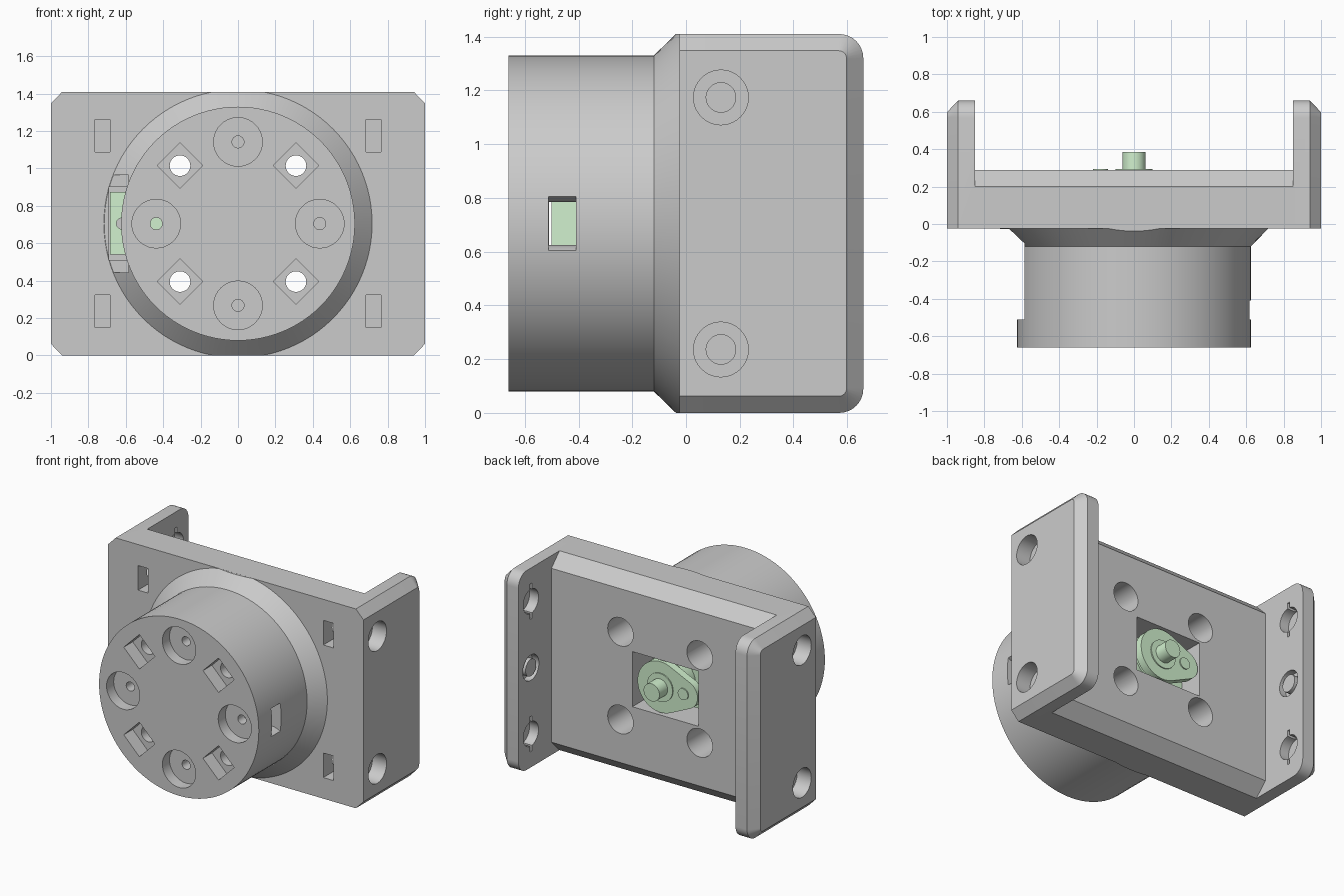
import bpy, bmesh, math

if "Cube" in bpy.data.objects:
    bpy.data.objects.remove(bpy.data.objects["Cube"])

ZC = 0.705            # height of the hub axis
FRONT = -0.025        # front face of the plate


def loft(name, axis, loops):
    """Solid through a list of (position along axis, 2D outline)."""
    bm = bmesh.new()
    rings = []
    for t, pts in loops:
        rings.append([bm.verts.new((t, a, b) if axis == 'x' else (a, t, b)) for a, b in pts])
    n = len(rings[0])
    for r0, r1 in zip(rings, rings[1:]):
        for i in range(n):
            j = (i + 1) % n
            bm.faces.new((r0[i], r0[j], r1[j], r1[i]))
    bm.faces.new(rings[0])
    bm.faces.new(rings[-1])
    bmesh.ops.recalc_face_normals(bm, faces=bm.faces[:])
    me = bpy.data.meshes.new(name)
    bm.to_mesh(me)
    bm.free()
    ob = bpy.data.objects.new(name, me)
    bpy.context.collection.objects.link(ob)
    return ob


def prism(name, axis, pts, lo, hi):
    return loft(name, axis, [(lo, pts), (hi, pts)])


def circle(a, b, r, n=40, turn=0.0):
    return [(a + r * math.cos(turn + 2 * math.pi * i / n),
             b + r * math.sin(turn + 2 * math.pi * i / n)) for i in range(n)]


def rect(a0, a1, b0, b1):
    return [(a0, b0), (a1, b0), (a1, b1), (a0, b1)]


def combine(base, tool, op):
    m = base.modifiers.new('bool', 'BOOLEAN')
    m.operation, m.solver, m.object = op, 'EXACT', tool
    bpy.context.view_layer.objects.active = base
    bpy.ops.object.modifier_apply(modifier=m.name)
    bpy.data.objects.remove(tool)


def add(base, tool):
    combine(base, tool, 'UNION')


def cut(base, axis, pts, lo, hi):
    combine(base, prism('cutter', axis, pts, lo, hi), 'DIFFERENCE')


def smooth(ob):
    bpy.ops.object.select_all(action='DESELECT')
    ob.select_set(True)
    bpy.context.view_layer.objects.active = ob
    bpy.ops.object.shade_smooth_by_angle(angle=math.radians(30))


# plate with chamfered rear edges
body = prism('bracket_body', 'x', [(FRONT, 0), (0.2, 0), (0.29, 0.09), (0.29, 1.32),
                                   (0.2, 1.41), (FRONT, 1.41)], -0.86, 0.86)


# side arms with rounded rear corners and a bevelled outer face
def arm_outline(inset, r):
    y1, z0, z1 = 0.66 - inset, inset, 1.41 - inset
    arc = [math.radians(90 * i / 8) for i in range(9)]
    low = [(y1 - r + r * math.sin(a), z0 + r - r * math.cos(a)) for a in arc]
    high = [(y1 - r + r * math.cos(a), z1 - r + r * math.sin(a)) for a in arc]
    return [(FRONT, z0)] + low + high + [(FRONT, z1)]


for s in (-1, 1):
    add(body, loft('arm', 'x', [(s * 0.85, arm_outline(0, 0.09)), (s * 0.94, arm_outline(0, 0.09)),
                                (s * 1.0, arm_outline(0.062, 0.03))]))

# round hub with flared base, trimmed to the plate height
hub = loft('hub', 'y', [(y, circle(0, ZC, r, 96)) for y, r in
                        ((-0.66, 0.625), (-0.12, 0.625), (-0.02, 0.722), (0.1, 0.722))])
combine(hub, prism('trim', 'y', rect(-1, 1, 0.0005, 1.4095), -1, 1), 'INTERSECT')
add(body, hub)

# motor cavity: hub opening with eased lips, tab slot, rear window
half = [(0.22, 0.195), (-0.56, 0.195), (-0.575, 0.2), (-0.583, 0.208), (-0.586, 0.22),
        (-0.586, 0.26), (-1.1, 0.26)]
cut(body, 'y', [(x, ZC + h) for x, h in half] + [(x, ZC - h) for x, h in reversed(half)],
    -0.51, FRONT - 0.002)
cut(body, 'y', rect(-0.69, 0.33, 0.51, 0.90), -0.04, 0.06)
cut(body, 'y', rect(-0.30, 0.217, 0.51, 0.90), 0.05, 0.4)

# cable window on the right of the hub
win = [(0.2, 0.08), (0.57, 0.08), (0.6, 0.09), (0.625, 0.105), (0.7, 0.105)]
cut(body, 'y', [(x, ZC + h) for x, h in win] + [(x, ZC - h) for x, h in reversed(win)],
    -0.511, -0.41)

# diagonal through bolts: square nut pocket in front, wide bore at the rear
for sx in (-1, 1):
    for sz in (-1, 1):
        x, z = sx * 0.31, ZC + sz * 0.31
        cut(body, 'y', circle(x, z, 0.122, 4), -0.8, -0.56)
        cut(body, 'y', circle(x, z, 0.055), -0.7, 0.4)
        cut(body, 'y', circle(x, z, 0.1), -0.25, 0.5)

# four counterbores around the hub face
for dx, dz in ((0.437, 0), (-0.437, 0), (0, 0.437), (0, -0.437)):
    cut(body, 'y', circle(dx, ZC + dz, 0.13), -0.8, -0.58)
    cut(body, 'y', circle(dx, ZC + dz, 0.032, 24), -0.7, -0.3 if dx == 0 else -0.505)

# arm holes: outer screw bores, nut slots, inner keyed sockets, ring socket
for s in (-1, 1):
    for z in (0.236, 1.174):
        cut(body, 'x', circle(0.13, z, 0.102), s * 0.89, s * 1.1)
        cut(body, 'x', circle(0.13, z, 0.055), s * 0.6, s * 1.05)
        cut(body, 'y', rect(s * 0.725 - 0.04, s * 0.725 + 0.04, z - 0.087, z + 0.087), -0.1, 0.22)
        cut(body, 'x', circle(0.52, z, 0.085), s * 0.8, s * 0.92)
        cut(body, 'x', rect(0.51, 0.53, z - 0.125, z + 0.125), s * 0.8, s * 0.91)
    cut(body, 'x', circle(0.52, ZC, 0.09), s * 0.8, s * 0.9)
    add(body, prism('plug', 'x', circle(0.52, ZC, 0.06), s * 0.85, s * 0.92))
smooth(body)

# motor: case with mounting tabs and gear drum
green = bpy.data.materials.new('motor_green')
green.diffuse_color = (0.64, 0.88, 0.62, 1)
green.use_nodes = True
green.node_tree.nodes["Principled BSDF"].inputs["Base Color"].default_value = green.diffuse_color
motor = prism('motor_case', 'y', rect(-0.555, 0.17, 0.54, 0.875), -0.5, 0.12)
tabs = prism('motor_tabs', 'y', rect(-0.685, 0.3, 0.54, 0.875), -0.005, 0.05)
for x in (-0.62, 0.235):
    cut(tabs, 'y', circle(x, ZC, 0.03, 24), -0.1, 0.1)
drum = prism('gear_drum', 'y', circle(0, ZC, 0.16), 0.1, 0.2)
shaft = prism('output_shaft', 'y', circle(0, ZC, 0.07), 0.19, 0.26)

# cam: big and small round ends joined by tangents
R, r, d = 0.18, 0.1, 0.19
tan = math.acos((R - r) / d)


def arc(x, rad, a0, a1, n=24):
    return [(x + rad * math.cos(a0 + (a1 - a0) * i / n), ZC + rad * math.sin(a0 + (a1 - a0) * i / n))
            for i in range(n + 1)]


cam = prism('cam', 'y', arc(0, R, tan - math.pi, math.pi - tan) +
            arc(-d, r, math.pi - tan, math.pi + tan), 0.23, 0.285)
boss = prism('cam_boss', 'y', circle(0, ZC, 0.1), 0.28, 0.293)
knob = prism('cam_knob', 'y', circle(0, ZC, 0.062), 0.28, 0.385)
pin = prism('cam_pin', 'y', circle(-0.18, ZC, 0.04, 24), 0.28, 0.293)
for ob in (motor, tabs, drum, shaft, cam, boss, knob, pin):
    ob.data.materials.append(green)
    smooth(ob)
